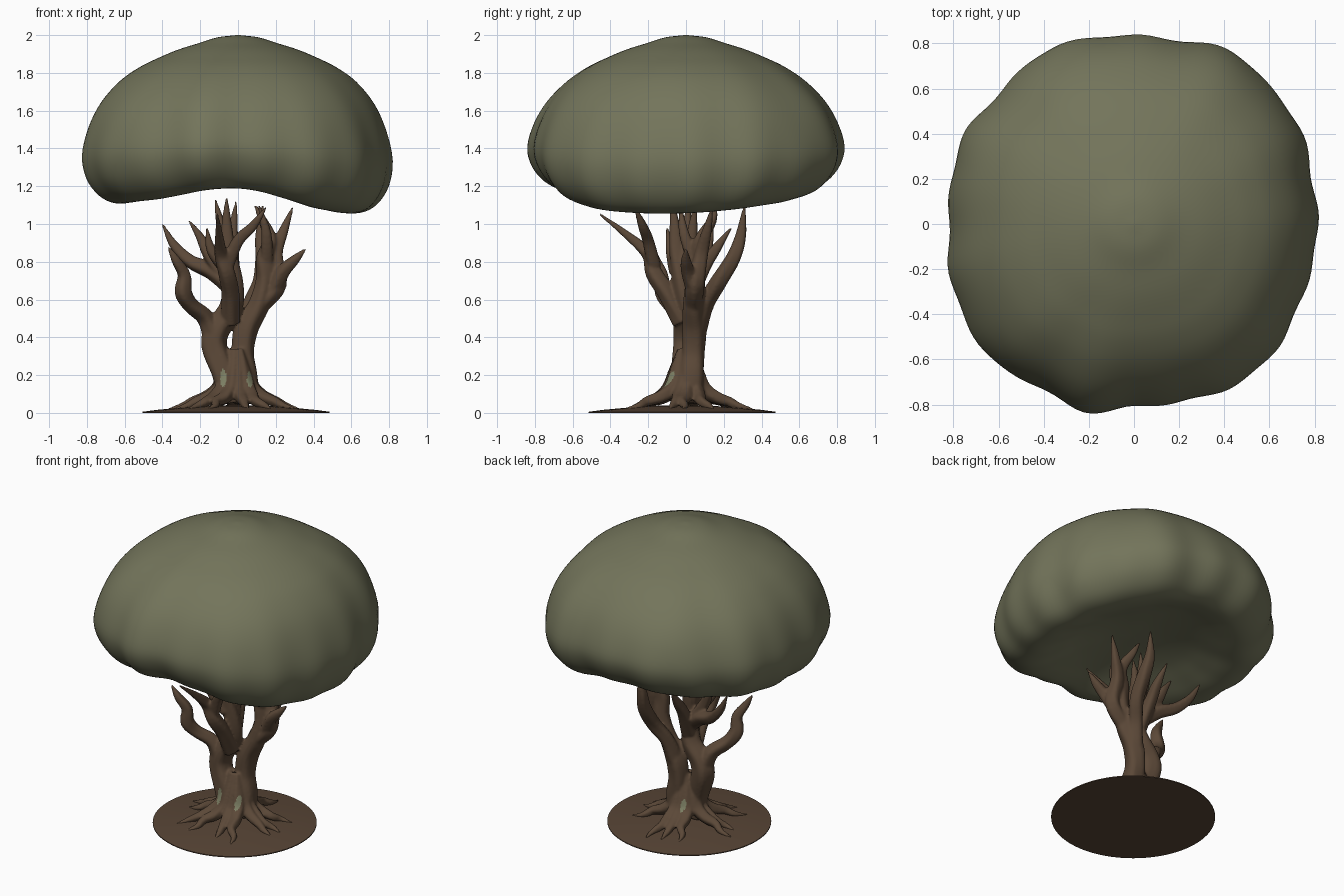
import bpy, bmesh, math, random
from mathutils import Vector

random.seed(4)


def material(name, rgb):
    m = bpy.data.materials.new(name)
    m.diffuse_color = (*rgb, 1)
    return m


LEAF = material("olive leaf", (0.172, 0.176, 0.104))
BARK = material("brown bark", (0.105, 0.065, 0.039))
SOIL = material("brown soil", (0.098, 0.060, 0.037))
MOSS = material("pale moss", (0.20, 0.21, 0.125))


def cr(a, b, c, d, t):
    """Catmull-Rom interpolation of numbers or vectors."""
    return 0.5 * (2 * b + (c - a) * t + (2 * a - 5 * b + 4 * c - d) * t * t
                  + (3 * b - a - 3 * c + d) * t ** 3)


def spline(pts, steps):
    p = [Vector(q) for q in pts]
    p = [2 * p[0] - p[1]] + p + [2 * p[-1] - p[-2]]
    out = [cr(*p[i:i + 4], s / steps) for i in range(len(p) - 3) for s in range(steps)]
    return out + [p[-2]]


def periodic(vals, a):
    n = len(vals)
    u = (a / math.tau) % 1 * n
    i = int(u)
    return cr(*[vals[(i + k) % n] for k in (-1, 0, 1, 2)], u - i)


def loft(bm, rings):
    """Skin a list of vertex rings and close both ends."""
    vs = [[bm.verts.new(p) for p in r] for r in rings]
    n = len(vs[0])
    for a, b in zip(vs, vs[1:]):
        for i in range(n):
            bm.faces.new((a[i], a[(i + 1) % n], b[(i + 1) % n], b[i]))
    bm.faces.new(vs[0][::-1])
    bm.faces.new(vs[-1])


def finish(bm, name, mat):
    bmesh.ops.recalc_face_normals(bm, faces=bm.faces)
    me = bpy.data.meshes.new(name)
    bm.to_mesh(me)
    bm.free()
    me.materials.append(mat)
    me.shade_smooth()
    ob = bpy.data.objects.new(name, me)
    bpy.context.collection.objects.link(ob)
    return ob


# Canopy: lobed mushroom-shaped crown with a hollow underside
LOBES = [.815, .815, .85, .855, .88, .84, .835, .85, .86, .83, .85, .835,
         .82, .845, .86, .87, .835, .86, .81, .815, .84, .845, .82, .81]
RIM = [1.06, 1.11, 1.19, 1.14, 1.11, 1.13, 1.19, 1.08]
# radius fraction, height, share of the rim wave
PROFILE = [(.01, 2.0, 0), (.13, 1.988, 0), (.25, 1.957, 0), (.38, 1.923, 0),
           (.5, 1.882, 0), (.63, 1.83, 0), (.76, 1.755, 0), (.88, 1.645, .1),
           (.96, 1.515, .3), (1, 1.37, .6), (.97, 1.25, .9), (.89, 1.16, 1),
           (.79, 1.12, 1), (.68, 1.127, 1), (.55, 1.165, .8), (.4, 1.21, .4),
           (.2, 1.245, .1), (.01, 1.255, 0)]
bm = bmesh.new()
rings = []
for f, z, w in spline(PROFILE, 4):
    ring = []
    for i in range(144):
        a = math.tau * i / 144
        k = min(1, max(0, (f - .35) / .6))
        bump = .009 * math.sin(17 * a + .6) * min(1, w)
        r = f * (.835 + (periodic(LOBES, a) + bump - .835) * k)
        ring.append((r * math.cos(a), r * math.sin(a), z + w * (periodic(RIM, a) - 1.12)))
    rings.append(ring)
loft(bm, rings)
finish(bm, "canopy", LEAF)

# Soil disc: low mound with a flat bottom
bm = bmesh.new()
loft(bm, [[(-.01 + r * math.cos(math.tau * i / 72), -.02 + r * math.sin(math.tau * i / 72), z)
           for i in range(72)]
          for r, z in ((.01, 0), (.495, 0), (.495, .006), (.42, .016), (.3, .027),
                       (.18, .036), (.01, .042))])
soil = finish(bm, "soil_disc", SOIL)
soil.data.set_sharp_from_angle(angle=math.radians(40))

# Trunk, branches and roots: tapered limbs fused together
tree = bmesh.new()


def limb(*pts):
    """Tapered, lightly ridged tube through (x, y, z, radius) points."""
    path = spline(pts, 5)
    rings = []
    for i, p in enumerate(path):
        t = (path[min(i + 1, len(path) - 1)] - path[max(i - 1, 0)]).to_3d().normalized()
        u = t.cross(Vector((0.3, 1, 0.1))).normalized()
        v = t.cross(u)
        ring = []
        for k in range(20):
            a = math.tau * k / 20
            r = max(p[3], .005) * (1 + .07 * math.cos(4 * a + 9 * p[2]))
            ring.append(p.to_3d() + r * (u * math.cos(a) + v * math.sin(a)))
        rings.append(ring)
    loft(tree, rings)


# left stem and its branches
limb((-.05, -.02, .05, .06), (-.075, -.02, .2, .064), (-.125, 0, .35, .068), (-.11, 0, .44, .066),
     (-.04, 0, .55, .06), (-.025, -.02, .68, .053), (-.05, -.05, .86, .04),
     (-.06, -.06, 1, .028), (-.06, -.08, 1.14, .006))
limb((-.12, 0, .38, .06), (-.17, -.02, .5, .045), (-.25, -.08, .57, .04), (-.29, -.12, .64, .044),
     (-.285, -.13, .73, .034), (-.33, -.16, .81, .024), (-.37, -.17, .88, .006))
limb((-.03, 0, .66, .045), (-.14, .05, .75, .044), (-.25, .09, .8, .036),
     (-.34, .12, .89, .025), (-.4, .14, 1.0, .006))
limb((-.1, .03, .75, .04), (-.16, .03, .85, .034), (-.2, .04, .93, .024), (-.26, .04, 1.02, .006))
limb((-.05, -.05, .75, .04), (-.14, -.08, .86, .028), (-.165, -.1, .98, .006))
limb((-.03, -.01, .78, .042), (-.08, 0, .95, .032), (-.12, .02, 1.13, .006))
limb((-.03, 0, .72, .042), (-.03, .03, .93, .032), (-.01, .05, 1.12, .006))
limb((-.03, .02, .62, .045), (-.05, .1, .78, .036), (-.05, .16, .87, .028), (-.06, .24, .98, .006))
# front branch with a fork
limb((-.04, -.02, .48, .05), (-.04, -.1, .63, .046), (-.06, -.17, .74, .044),
     (-.09, -.2, .84, .036), (-.1, -.31, .94, .022), (-.11, -.46, 1.055, .006))
limb((-.06, -.17, .78, .038), (0, -.2, .91, .032), (.08, -.23, .99, .025), (.15, -.27, 1.09, .006))
# right stem and its branches
limb((.05, .02, .05, .065), (.04, .03, .2, .066), (.025, .04, .32, .06), (.045, .045, .45, .063),
     (.11, .04, .57, .054), (.145, .05, .7, .05), (.14, .05, .82, .045), (.17, .08, .92, .036),
     (.13, .14, 1.02, .024), (.09, .16, 1.1, .006))
limb((.12, .04, .57, .045), (.21, .05, .68, .046), (.2, .08, .84, .038), (.24, .11, .96, .027),
     (.29, .14, 1.09, .006))
limb((.19, .04, .66, .042), (.24, .01, .75, .036), (.3, 0, .81, .026), (.36, 0, .87, .006))
limb((.15, .05, .78, .038), (.15, -.01, .95, .028), (.11, -.03, 1.1, .006))
# back branch
limb((.04, .05, .42, .055), (.07, .1, .57, .045), (.12, .17, .69, .043), (.13, .25, .82, .04),
     (.12, .29, .94, .03), (.13, .31, 1.1, .006))

# roots fanning over the soil
for i in range(12):
    a = math.tau * (i + .3 + random.uniform(-.2, .2)) / 12
    w, s = random.uniform(-.25, .25), random.uniform(.9, 1.08)
    limb(*[(s * r * math.cos(a + w * b) - .01, s * r * math.sin(a + w * b), z, q)
           for r, b, z, q in ((.035, 0, .34, .012), (.06, 0, .22, .034), (.09, 0, .13, .04),
                              (.15, .5, .085, .034), (.22, 1, .06, .026), (.275, .6, .036, .019),
                              (.35, .8, .018, .006))])

raw = finish(tree, "trunk_source", BARK)
rm = raw.modifiers.new("fuse", "REMESH")
rm.mode, rm.voxel_size = "VOXEL", .008
sm = raw.modifiers.new("soften", "SMOOTH")
sm.factor, sm.iterations = .5, 4
dg = bpy.context.evaluated_depsgraph_get()
me = bpy.data.meshes.new_from_object(raw.evaluated_get(dg))
bpy.data.objects.remove(raw)
me.shade_smooth()
me.materials.clear()
me.materials.append(BARK)
me.materials.append(MOSS)

# moss patches low on the trunk
for p in me.polygons:
    c = p.center
    p.material_index = int(any(
        ((c.x - x) / .017) ** 2 + ((c.y - y) / .045) ** 2 + ((c.z - z) / h) ** 2 < 1
        for x, y, z, h in ((-.078, -.09, .185, .05), (.06, -.075, .15, .07),
                           (-.05, .085, .15, .05))))
trunk = bpy.data.objects.new("trunk_and_branches", me)
bpy.context.collection.objects.link(trunk)
